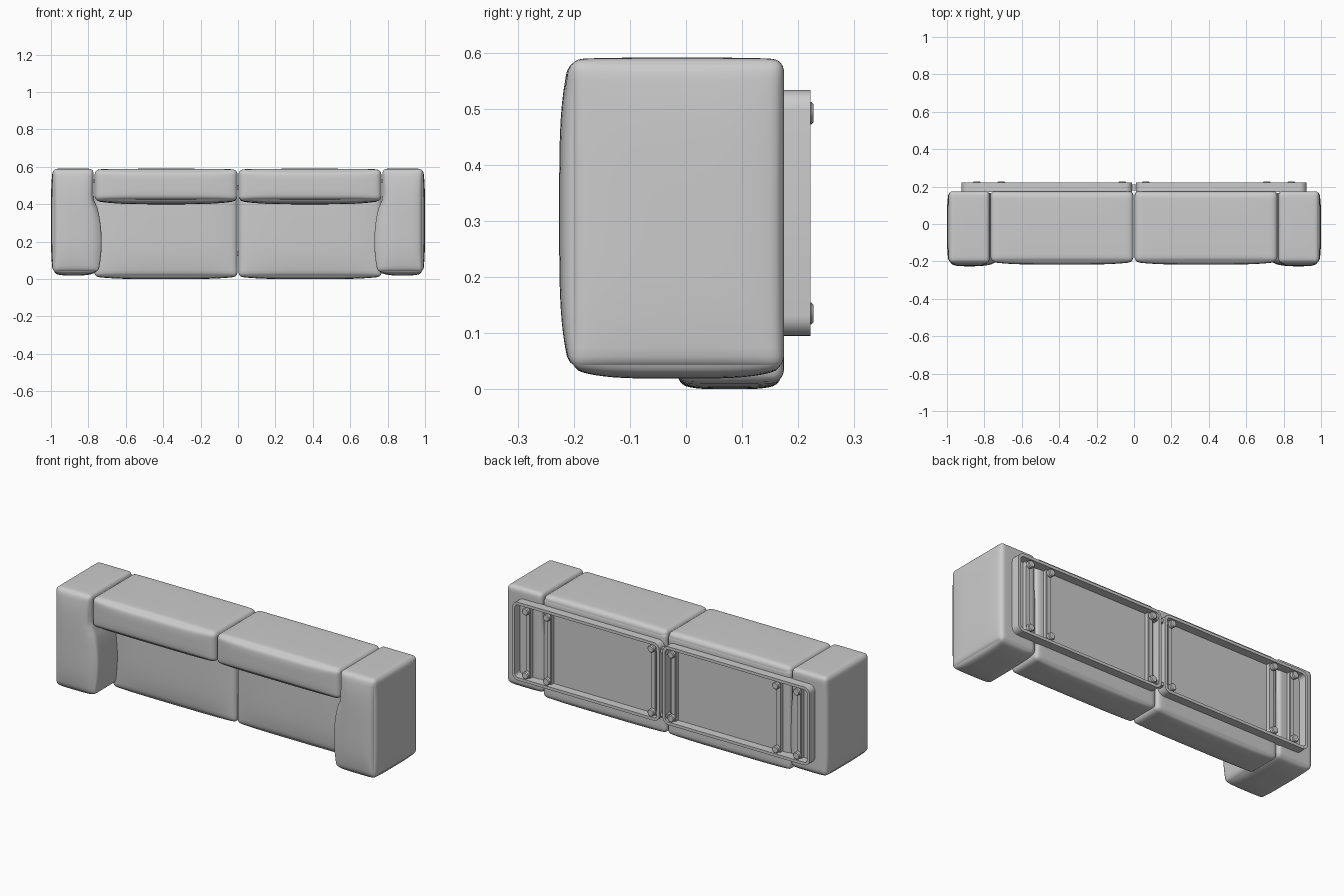
import bpy, bmesh, math
from mathutils import Vector

if "Cube" in bpy.data.objects:
    bpy.data.objects.remove(bpy.data.objects["Cube"])


def finish(name, bm, angle=40):
    bmesh.ops.recalc_face_normals(bm, faces=bm.faces)
    me = bpy.data.meshes.new(name)
    bm.to_mesh(me)
    bm.free()
    ob = bpy.data.objects.new(name, me)
    bpy.context.collection.objects.link(ob)
    bpy.ops.object.select_all(action='DESELECT')
    ob.select_set(True)
    bpy.context.view_layer.objects.active = ob
    bpy.ops.object.shade_smooth_by_angle(angle=math.radians(angle))
    return ob


def cushion(name, side, lo, hi, r, bulge, extra=None, cuts=23):
    """Rounded box whose faces swell outward; bulge maps (axis, sign) to amount."""
    lo, hi = Vector(lo), Vector(hi)
    mid, half = (lo + hi) / 2, (hi - lo) / 2
    bm = bmesh.new()
    bmesh.ops.create_cube(bm, size=2)
    bmesh.ops.subdivide_edges(bm, edges=bm.edges[:], cuts=cuts, use_grid_fill=True)
    for v in bm.verts:
        t = Vector([math.sin(c * math.pi / 2) for c in v.co])
        p = Vector([t[i] * half[i] for i in range(3)])
        core = Vector([max(-half[i] + r, min(half[i] - r, p[i])) for i in range(3)])
        d = p - core
        p = core + d.normalized() * r if d.length > 1e-6 else p
        for (axis, sign), amount in bulge.items():
            w = max(0, t[axis] * sign) ** 4
            for j in range(3):
                if j != axis:
                    w *= 1 - t[j] ** 4
            p[axis] += sign * amount * w
        p += mid
        if extra:
            extra(p, t)
        p.x *= side
        v.co = p
    return finish(name, bm)


def arm_swell(p, t):
    # inner face of the arm swells over the seat, below the bolster
    if t.x < 0 and p.z < 0.42:
        k = math.sin(math.pi * max(0, min(1, (0.42 - p.z) / 0.44))) ** 0.6
        p.x -= 0.043 * k * (-t.x) ** 3 * (1 - max(0, t.y) ** 4)


def outline(x0, x1, z0, z1, r, n=6):
    pts = []
    for k, (cx, cz) in enumerate([(x1 - r, z1 - r), (x0 + r, z1 - r),
                                  (x0 + r, z0 + r), (x1 - r, z0 + r)]):
        for i in range(n + 1):
            a = math.pi / 2 * (k + i / n)
            pts.append((cx + r * math.cos(a), cz + r * math.sin(a)))
    return pts


def ring(name, side, x0, x1, z0, z1, y0, y1, r, wall):
    bm = bmesh.new()
    outer = outline(x0, x1, z0, z1, r)
    inner = outline(x0 + wall, x1 - wall, z0 + wall, z1 - wall, r - wall)
    loops = [[bm.verts.new((side * x, y, z)) for x, z in pts]
             for pts, y in ((outer, y0), (outer, y1), (inner, y1), (inner, y0))]
    n = len(outer)
    for k in range(4):
        a, b = loops[k], loops[(k + 1) % 4]
        for i in range(n):
            bm.faces.new((a[i], a[(i + 1) % n], b[(i + 1) % n], b[i]))
    return finish(name, bm)


def box(name, lo, hi, bevel=0.003):
    bm = bmesh.new()
    bmesh.ops.create_cube(bm, size=1)
    for v in bm.verts:
        v.co = [(lo[i] + hi[i]) / 2 + v.co[i] * (hi[i] - lo[i]) for i in range(3)]
    bmesh.ops.bevel(bm, geom=bm.edges[:], offset=bevel, segments=2, affect='EDGES')
    return finish(name, bm)


def foot(name, x, z):
    # round glide lying along y
    bm = bmesh.new()
    prof = [(0, .19), (.012, .19), (.012, .205), (.02, .207), (.02, .223), (.016, .227), (0, .227)]
    vs = [bm.verts.new((x + r, y, z)) for r, y in prof]
    es = [bm.edges.new(e) for e in zip(vs, vs[1:])]
    bmesh.ops.spin(bm, geom=vs + es, cent=(x, 0, z), axis=(0, 1, 0),
                   angle=math.tau, steps=20)
    bmesh.ops.remove_doubles(bm, verts=bm.verts, dist=1e-5)
    return finish(name, bm)


for s, tag in ((1, "right"), (-1, "left")):
    # upholstery
    cushion(f"arm_{tag}", s, (.772, -.207, .037), (.99, .175, .588), .022,
            {(1, -1): .019, (2, -1): .018, (0, 1): .01, (2, 1): .003}, arm_swell)
    cushion(f"bolster_{tag}", s, (.003, -.203, .418), (.766, .173, .586), .026,
            {(1, -1): .014, (2, -1): .018, (2, 1): .004})
    cushion(f"seat_{tag}", s, (.003, -.02, .013), (.768, .175, .572), .022,
            {(1, -1): .018, (2, -1): .013})
    # base frame with cross bars and feet
    ring(f"base_frame_{tag}", s, .01, .922, .095, .533, .17, .222, .036, .016)
    for i, x in enumerate((.062, .71, .84)):
        box(f"cross_bar_{tag}_{i}", (s * x - .014, .168, .11), (s * x + .014, .2, .518))
        for j, z in enumerate((.135, .492)):
            foot(f"foot_{tag}_{i}_{j}", s * x, z)

# links joining the two frames
for i, z in enumerate((.135, .492)):
    box(f"frame_link_{i}", (-.045, .18, z - .012), (.045, .212, z + .012))
